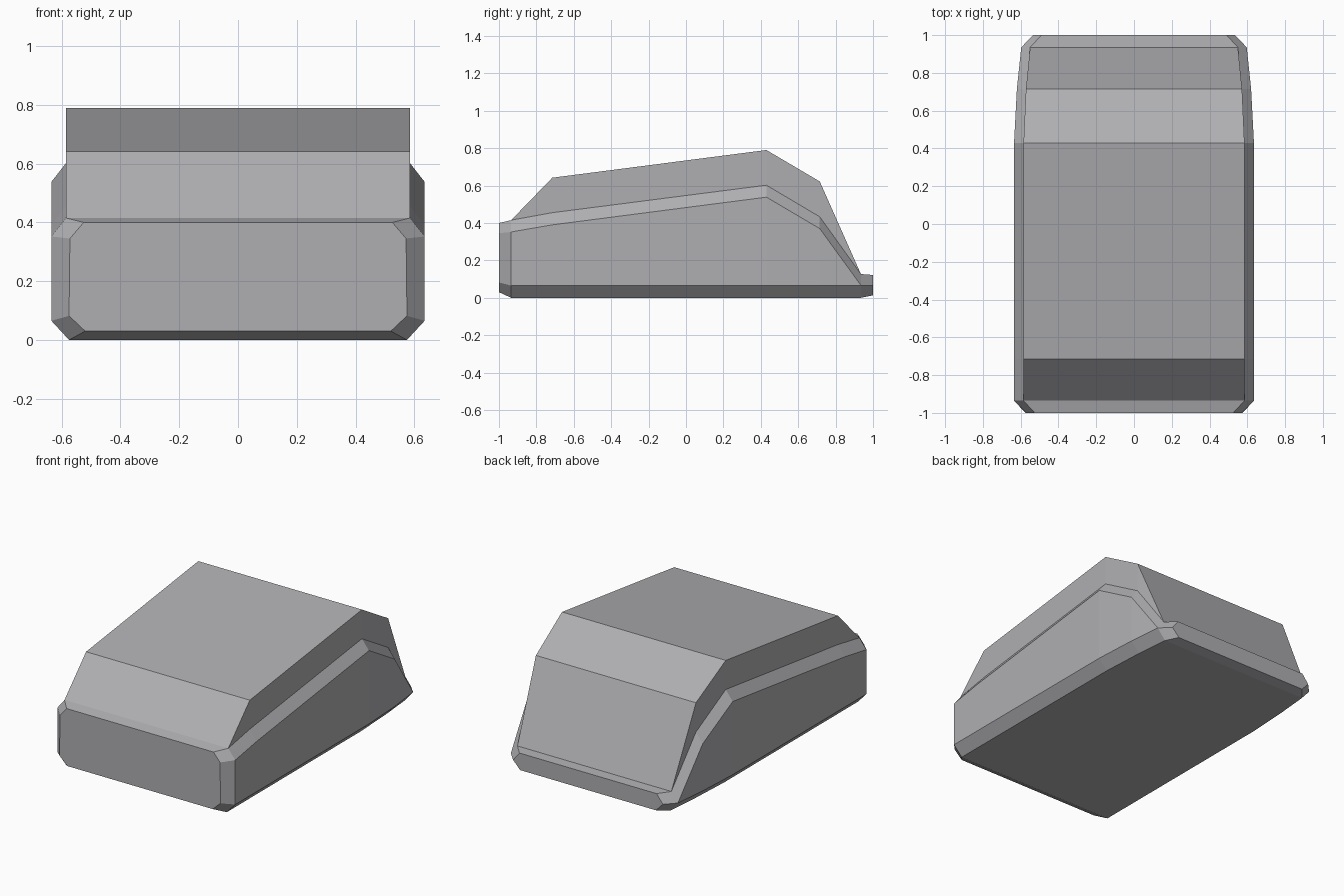
import bpy, bmesh

# Half cross-sections along the length, each:
# y, (bottom x,z), (sill x,z), (shoulder low x,z), (shoulder top x,z), (roof x,z)
stations = [
    (-1.0,   (0.52, 0.03),  (0.575, 0.082), (0.572, 0.345), (0.525, 0.40),  (0.525, 0.40)),
    (-0.935, (0.575, 0.0),  (0.635, 0.065), (0.635, 0.352), (0.585, 0.415), (0.585, 0.415)),
    (-0.715, (0.575, 0.0),  (0.635, 0.065), (0.635, 0.390), (0.585, 0.455), (0.585, 0.642)),
    (0.43,   (0.575, 0.0),  (0.635, 0.065), (0.635, 0.538), (0.585, 0.602), (0.585, 0.79)),
    (0.715,  (0.56, 0.0),   (0.62, 0.065),  (0.62, 0.370),  (0.572, 0.433), (0.572, 0.622)),
    (0.935,  (0.54, 0.0),   (0.597, 0.065), (0.597, 0.067), (0.55, 0.127),  (0.55, 0.127)),
    (1.0,    (0.485, 0.013), (0.535, 0.065), (0.535, 0.067), (0.49, 0.122), (0.49, 0.122)),
]

# Loft the mirrored sections into one closed shell
bm = bmesh.new()
rings = []
for y, *half in stations:
    pts = half + [(-x, z) for x, z in reversed(half)]
    rings.append([bm.verts.new((x, y, z)) for x, z in pts])
for a, b in zip(rings, rings[1:]):
    n = len(a)
    for i in range(n):
        j = (i + 1) % n
        bm.faces.new((a[i], a[j], b[j], b[i]))
bm.faces.new(rings[0])
bm.faces.new(rings[-1])

# Merge coinciding points where the upper part meets the shoulder
bmesh.ops.remove_doubles(bm, verts=bm.verts, dist=0.004)
bmesh.ops.recalc_face_normals(bm, faces=bm.faces)

mesh = bpy.data.meshes.new("wedge_shell")
bm.to_mesh(mesh)
bm.free()
shell = bpy.data.objects.new("wedge_shell", mesh)
bpy.context.collection.objects.link(shell)

# Dark grey finish with a faint cool tint
finish = bpy.data.materials.new("dark_grey")
finish.diffuse_color = (0.43, 0.43, 0.45, 1)
mesh.materials.append(finish)
